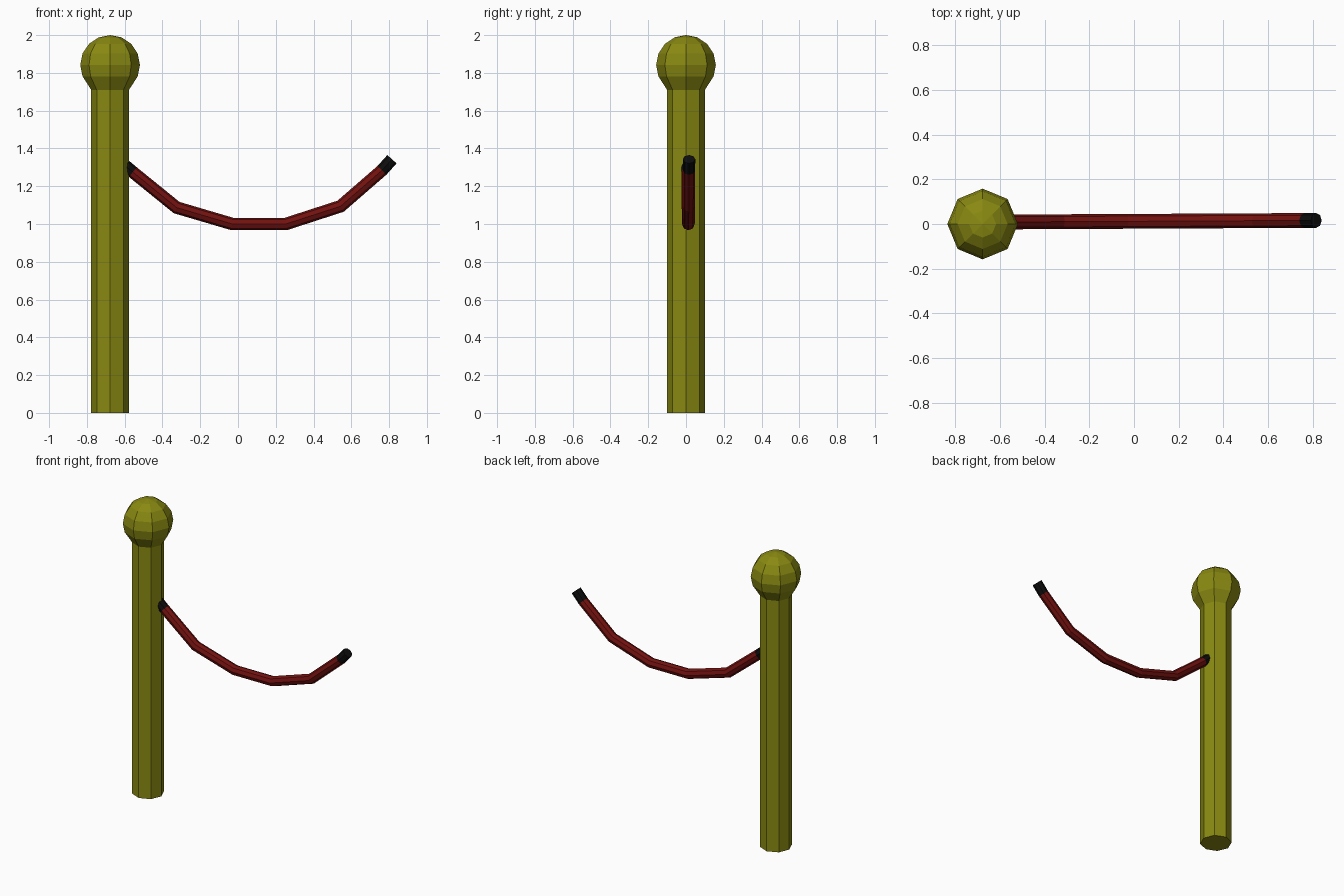
import bpy, bmesh, math
from mathutils import Vector

cube = bpy.data.objects.get("Cube")
if cube:
    bpy.data.objects.remove(cube, do_unlink=True)

SIDES = 8


def make_material(name, rgb):
    mat = bpy.data.materials.new(name)
    mat.use_nodes = True
    mat.diffuse_color = (*rgb, 1)
    mat.node_tree.nodes["Principled BSDF"].inputs["Base Color"].default_value = (*rgb, 1)
    return mat


olive = make_material("olive", (0.25, 0.25, 0.006))
red = make_material("dark red", (0.17, 0.006, 0.005))
black = make_material("black", (0.004, 0.004, 0.004))


def make_tube(name, rings, materials, end_material=0):
    """Skin a list of vertex rings; the end sections and caps may differ in colour."""
    bm = bmesh.new()
    loops = [[bm.verts.new(p) for p in ring] for ring in rings]
    last = len(loops) - 2
    for i, (a, b) in enumerate(zip(loops, loops[1:])):
        for k in range(SIDES):
            n = (k + 1) % SIDES
            face = bm.faces.new((a[k], a[n], b[n], b[k]))
            face.material_index = end_material if i in (0, last) else 0
    for loop in (loops[0], loops[-1]):
        bm.faces.new(loop).material_index = end_material
    bmesh.ops.remove_doubles(bm, verts=bm.verts, dist=0.0001)
    bmesh.ops.recalc_face_normals(bm, faces=bm.faces)
    mesh = bpy.data.meshes.new(name)
    bm.to_mesh(mesh)
    bm.free()
    for mat in materials:
        mesh.materials.append(mat)
    obj = bpy.data.objects.new(name, mesh)
    bpy.context.collection.objects.link(obj)
    return obj


def ring(centre, u, v):
    angles = [math.tau * k / SIDES for k in range(SIDES)]
    return [centre + u * math.cos(a) + v * math.sin(a) for a in angles]


# Post with a ball finial, one continuous octagonal profile
BALL, BALL_Z, POST_X = 0.158, 1.842, -0.677
profile = [(0.1, 0), (0.1, 1.71)]
for step in range(-1, 4):
    a = step * math.pi / 8
    profile.append((BALL * math.cos(a), BALL_Z + BALL * math.sin(a)))
profile.append((0.0005, BALL_Z + BALL))
make_tube("post", [ring(Vector((POST_X, 0, z)), Vector((r, 0, 0)), Vector((0, r, 0)))
                   for r, z in profile], [olive])

# Hanging rope with mitred bends and black end sleeves
ROPE = 0.033
path = [Vector((x, 0.012 + 0.005 * x, z)) for x, z in (
    (-0.605, 1.315), (-0.557, 1.275), (-0.325, 1.087), (-0.03, 1.0),
    (0.253, 1.0), (0.543, 1.094), (0.762, 1.284), (0.815, 1.343))]
side = Vector((0, 1, 0))
rings = []
for i, p in enumerate(path):
    before = (p - path[max(i - 1, 0)]).normalized()
    after = (path[min(i + 1, len(path) - 1)] - p).normalized()
    tangent = (before + after).normalized()
    across = side.cross(tangent).normalized()
    mitre = max(tangent.dot(before), tangent.dot(after))
    rings.append(ring(p, side * ROPE, across * ROPE / mitre))
make_tube("rope", rings, [red, black], end_material=1)
